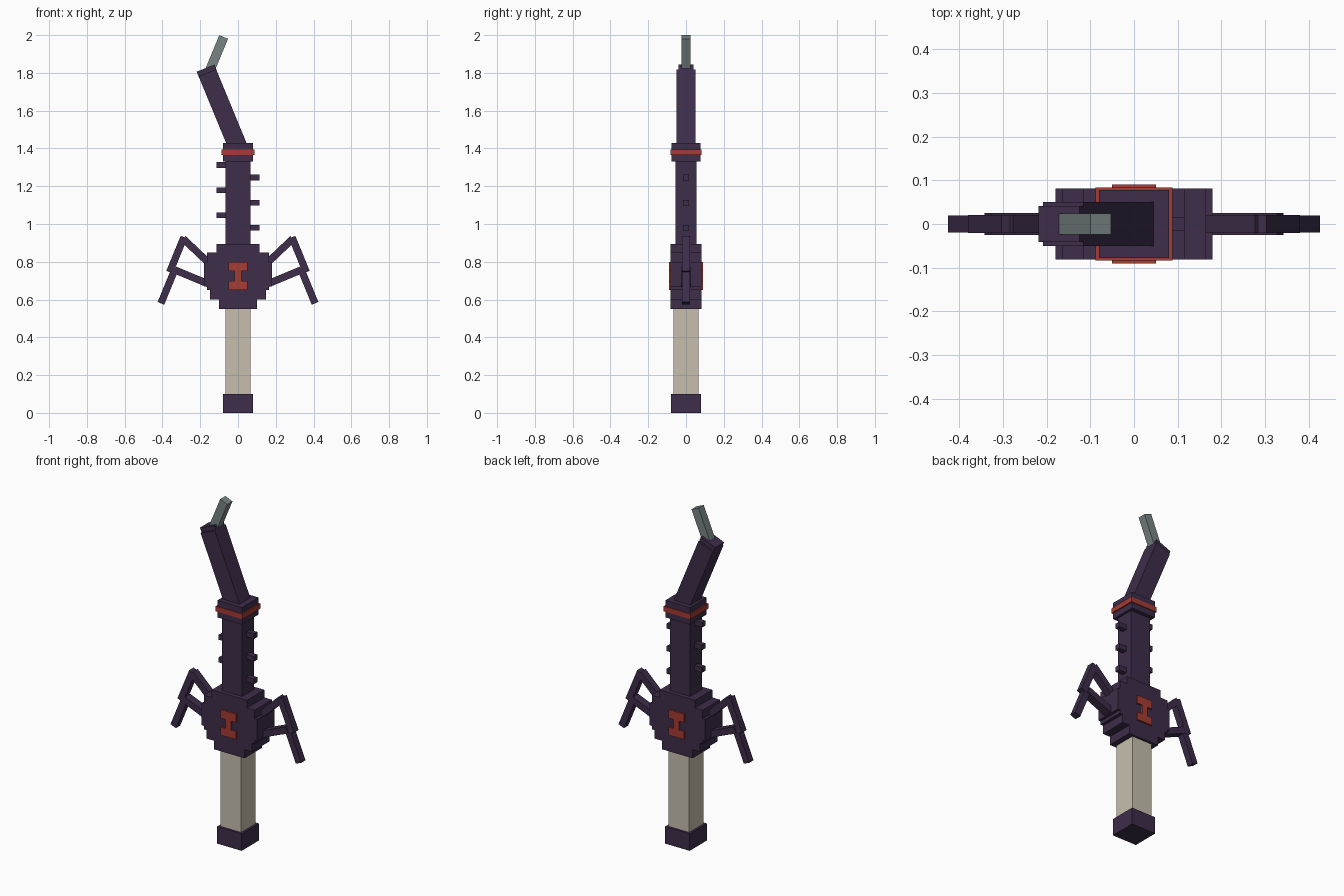
import bpy, bmesh, math
from mathutils import Matrix, Vector

cube = bpy.data.objects.get("Cube")
if cube:
    bpy.data.objects.remove(cube, do_unlink=True)


def material(name, rgb):
    m = bpy.data.materials.new(name)
    m.use_nodes = True
    m.diffuse_color = (*rgb, 1)
    bsdf = m.node_tree.nodes["Principled BSDF"]
    bsdf.inputs["Base Color"].default_value = (*rgb, 1)
    bsdf.inputs["Roughness"].default_value = 0.8
    return m


PURPLE = material("dark_purple", (0.047, 0.026, 0.068))
RED = material("rust_red", (0.38, 0.045, 0.033))
BONE = material("bone", (0.57, 0.52, 0.42))
STEEL = material("steel_grey", (0.19, 0.23, 0.235))


def finish(name, bm, mat):
    bmesh.ops.recalc_face_normals(bm, faces=bm.faces)
    mesh = bpy.data.meshes.new(name)
    bm.to_mesh(mesh)
    bm.free()
    mesh.materials.append(mat)
    ob = bpy.data.objects.new(name, mesh)
    bpy.context.collection.objects.link(ob)
    return ob


def box(name, x0, x1, half_y, z0, z1, mat):
    bm = bmesh.new()
    place = Matrix.Translation(((x0 + x1) / 2, 0, (z0 + z1) / 2))
    size = Matrix.Diagonal((x1 - x0, 2 * half_y, z1 - z0, 1))
    bmesh.ops.create_cube(bm, size=1, matrix=place @ size)
    return finish(name, bm, mat)


def beam(name, start, end, width, half_y, mat):
    """Square-ended bar between two (x, z) points."""
    a, b = (Vector((p[0], 0, p[1])) for p in (start, end))
    d = b - a
    turn = Matrix.Rotation(math.atan2(d.x, d.z), 4, 'Y')
    size = Matrix.Diagonal((width, 2 * half_y, d.length, 1))
    bm = bmesh.new()
    bmesh.ops.create_cube(bm, size=1, matrix=Matrix.Translation((a + b) / 2) @ turn @ size)
    return finish(name, bm, mat)


def slab(name, half_profile, y0, y1, mat):
    """Symmetric (x, z) outline extruded along y."""
    outline = half_profile + [(-x, z) for x, z in reversed(half_profile)]
    bm = bmesh.new()
    face = bm.faces.new([bm.verts.new((x, y0, z)) for x, z in outline])
    ext = bmesh.ops.extrude_face_region(bm, geom=[face])
    moved = [g for g in ext["geom"] if isinstance(g, bmesh.types.BMVert)]
    bmesh.ops.translate(bm, verts=moved, vec=(0, y1 - y0, 0))
    return finish(name, bm, mat)


# Handle
box("pommel", -0.08, 0.08, 0.08, 0, 0.1, PURPLE)
box("grip", -0.067, 0.067, 0.067, 0.1, 0.56, BONE)

# Stepped guard with an emblem plate on both faces
slab("guard", [(0.1, 0.55), (0.1, 0.6), (0.147, 0.6), (0.147, 0.65),
               (0.165, 0.65), (0.165, 0.67), (0.18, 0.67), (0.18, 0.8),
               (0.165, 0.8), (0.165, 0.85), (0.115, 0.85), (0.115, 0.895)],
     -0.081, 0.081, PURPLE)
emblem = [(0.05, 0.65), (0.05, 0.697), (0.018, 0.697),
          (0.018, 0.75), (0.05, 0.75), (0.05, 0.8)]
for label, side in (("front", -1), ("back", 1)):
    slab(label + "_emblem", emblem, side * 0.081, side * 0.0905, RED)

# Jointed legs on both sides of the guard
for label, s in (("left", 1), ("right", -1)):
    for part, a, b, half_y in (
            ("upper_arm", (0.14, 0.78), (0.29, 0.922), 0.021),
            ("upper_leg", (0.286, 0.93), (0.362, 0.745), 0.0205),
            ("strut", (0.16, 0.684), (0.335, 0.757), 0.025),
            ("lower_leg", (0.33, 0.77), (0.408, 0.58), 0.02)):
        beam(f"{label}_{part}", (s * a[0], a[1]), (s * b[0], b[1]), 0.038, half_y, PURPLE)

# Straight shaft with alternating studs
box("shaft", -0.066, 0.066, 0.055, 0.88, 1.34, PURPLE)
for i in range(6):
    z = 0.98 + i * 0.0665
    s = 1 if i % 2 == 0 else -1
    xs = sorted((s * 0.05, s * 0.115))
    box(f"stud_{i + 1}", *xs, 0.015, z - 0.015, z + 0.015, PURPLE)

# Collar and band
box("collar", -0.08, 0.08, 0.078, 1.33, 1.43, PURPLE)
box("collar_band", -0.088, 0.088, 0.083, 1.365, 1.395, RED)

# Bent upper shaft, cap and tip
beam("upper_shaft", (0.003, 1.4), (-0.162, 1.8), 0.1, 0.05, PURPLE)
beam("shaft_cap", (-0.156, 1.785), (-0.172, 1.825), 0.101, 0.041, PURPLE)
beam("tip", (-0.15, 1.811), (-0.076, 1.99), 0.05, 0.024, STEEL)
